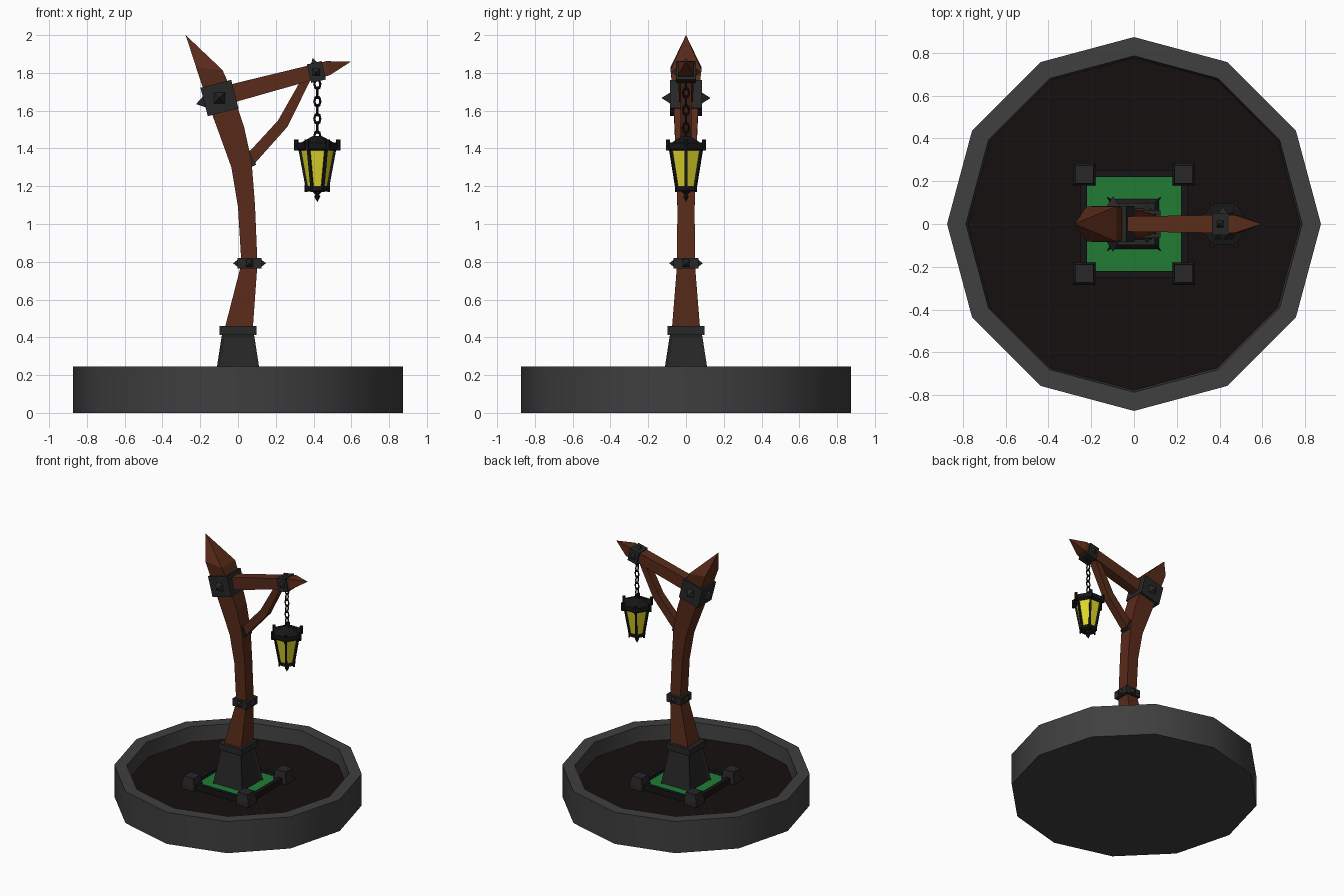
import bpy, bmesh
from math import pi, cos, sin, radians, sqrt
from mathutils import Vector, Matrix

if "Cube" in bpy.data.objects:
    bpy.data.objects.remove(bpy.data.objects["Cube"])


def material(name, r, g, b):
    m = bpy.data.materials.new(name)
    m.diffuse_color = (r, g, b, 1)
    m.use_nodes = True
    m.node_tree.nodes["Principled BSDF"].inputs["Base Color"].default_value = m.diffuse_color
    return m


STONE = material("stone", 0.05, 0.05, 0.05)
IRON = material("iron", 0.02, 0.02, 0.021)
DARK = material("dark_iron", 0.008, 0.008, 0.009)
WOOD = material("wood", 0.10, 0.024, 0.010)
SOIL = material("soil", 0.008, 0.005, 0.005)
GRASS = material("grass", 0.015, 0.20, 0.035)
GLASS = material("glass", 0.75, 0.68, 0.025)


def finish(name, bm, mat, matrix=None):
    bmesh.ops.recalc_face_normals(bm, faces=bm.faces)
    me = bpy.data.meshes.new(name)
    bm.to_mesh(me)
    bm.free()
    me.materials.append(mat)
    ob = bpy.data.objects.new(name, me)
    bpy.context.collection.objects.link(ob)
    if matrix:
        ob.matrix_world = matrix
    return ob


def skin(rings):
    """Bridge successive point rings; a single-point ring closes to a tip."""
    bm = bmesh.new()
    vs = [[bm.verts.new(p) for p in ring] for ring in rings]
    for a, b in zip(vs, vs[1:]):
        n = max(len(a), len(b))
        for i in range(n):
            j = (i + 1) % n
            q = [a[i], a[j], b[j], b[i]] if len(a) == len(b) else \
                [a[i], a[j], b[0]] if len(b) == 1 else [a[0], b[j], b[i]]
            bm.faces.new(q)
    for end in (vs[0], vs[-1]):
        if len(end) > 2:
            bm.faces.new(end)
    return bm


def turned(name, n, profile, mat, loc=(0, 0, 0), phase=0, aim=(0, 0, 1)):
    """n-sided solid from a (radius, z) profile, z axis aimed along aim."""
    rings = []
    for r, z in profile:
        k = n if r > 0 else 1
        rings.append([(r * cos(phase + 2 * pi * i / n), r * sin(phase + 2 * pi * i / n), z)
                      for i in range(k)])
    rot = Vector(aim).to_track_quat('Z', 'Y').to_matrix().to_4x4()
    return finish(name, skin(rings), mat, Matrix.Translation(loc) @ rot)


def square(name, profile, mat, loc=(0, 0, 0)):
    """Square-section solid from (half width, z) pairs."""
    return turned(name, 4, [(h * sqrt(2), z) for h, z in profile], mat, loc, pi / 4)


def beam(name, stations, tip, mat):
    """Square beam through (x0, z0, x1, z1, half depth) stations."""
    rings = [[(a, -h, b), (c, -h, d), (c, h, d), (a, h, b)] for a, b, c, d, h in stations]
    if tip:
        rings.append([(tip[0], 0, tip[1])])
    return finish(name, skin(rings), mat)


def box(name, loc, size, mat, tilt=0):
    bm = bmesh.new()
    bmesh.ops.create_cube(bm, size=1)
    bmesh.ops.scale(bm, vec=size, verts=bm.verts)
    return finish(name, bm, mat, Matrix.Translation(loc) @ Matrix.Rotation(radians(-tilt), 4, 'Y'))


def spike(name, loc, aim, r, h):
    turned(name, 4, [(r, 0), (0, h)], IRON, loc, pi / 4, aim)


# Round planter base with soil
base = turned("base_ring", 12, [(0.873, 0), (0.873, 0.245), (0.785, 0.245), (0.775, 0.115)], STONE)
turned("soil", 12, [(0.778, 0.10), (0.778, 0.13)], SOIL)
bpy.context.view_layer.objects.active = base
base.select_set(True)
bpy.ops.object.shade_smooth_by_angle(angle=radians(35))

# Grass plot with kerbs and corner blocks
square("grass_plot", [(0.228, 0.12), (0.228, 0.15)], GRASS)
for s in (-1, 1):
    box("kerb_x", (0, s * 0.235, 0.145), (0.42, 0.03, 0.06), DARK)
    box("kerb_y", (s * 0.235, 0, 0.145), (0.03, 0.42, 0.06), DARK)
    for t in (-1, 1):
        square("corner_block", [(0.052, 0.12), (0.052, 0.165), (0.042, 0.225)], IRON,
               (s * 0.232, t * 0.232, 0))

# Pedestal with recessed side panels, and its cap
ped = square("pedestal", [(0.129, 0.13), (0.085, 0.415)], IRON)
bm = bmesh.new()
bm.from_mesh(ped.data)
sides = [f for f in bm.faces if abs(f.normal.z) < 0.5]
bmesh.ops.inset_individual(bm, faces=sides, thickness=0.022, depth=-0.008)
bm.to_mesh(ped.data)
bm.free()
square("pedestal_cap", [(0.098, 0.412), (0.098, 0.46)], IRON)

# Curved post, arm and brace
beam("post", [(-0.072, 0.44, 0.078, 0.44, 0.075), (0.018, 0.79, 0.103, 0.79, 0.047),
              (0.0, 1.09, 0.09, 1.10, 0.046), (-0.035, 1.30, 0.072, 1.33, 0.052),
              (-0.10, 1.48, 0.032, 1.515, 0.06), (-0.17, 1.67, -0.03, 1.70, 0.068),
              (-0.222, 1.83, -0.082, 1.815, 0.082)], (-0.277, 2.0), WOOD)
beam("arm", [(-0.08, 1.63, -0.10, 1.72, 0.036), (0.0, 1.65, -0.015, 1.745, 0.036),
             (0.487, 1.788, 0.468, 1.862, 0.043)], (0.598, 1.86), WOOD)
beam("brace", [(0.07, 1.30, 0.03, 1.35, 0.03), (0.262, 1.515, 0.212, 1.548, 0.028),
               (0.385, 1.765, 0.335, 1.765, 0.03)], None, WOOD)
box("brace_bracket", (0.062, 1.345, 0), (0.035, 0.075, 0.085), IRON, 25).location = (0.062, 0, 1.345)

# Iron collars with pyramid studs
t = radians(14.5)
box("upper_collar", (-0.098, 0, 1.667), (0.168, 0.168, 0.155), IRON, 14.5)
spike("collar_stud", (-0.098 - 0.083 * cos(t), 0, 1.667 - 0.083 * sin(t)), (-cos(t), 0, -sin(t)), 0.042, 0.045)
box("lower_band", (0.061, 0, 0.792), (0.125, 0.13, 0.056), IRON)
box("arm_clamp", (0.415, 0, 1.805), (0.08, 0.105, 0.10), IRON, 13)
spike("clamp_stud", (0.403, 0, 1.85), (-sin(t), 0, cos(t)), 0.025, 0.03)
for s in (-1, 1):
    spike("collar_stud", (-0.098, s * 0.083, 1.667), (0, s, 0), 0.042, 0.047)
    spike("band_stud", (0.061 + s * 0.062, 0, 0.792), (s, 0, 0), 0.028, 0.025)
    spike("band_stud", (0.061, s * 0.064, 0.792), (0, s, 0), 0.028, 0.025)
    spike("clamp_stud", (0.415, s * 0.052, 1.805), (0, s, 0), 0.028, 0.028)

# Chain of alternating links
LX = 0.42
for i in range(7):
    bpy.ops.mesh.primitive_torus_add(major_segments=8, minor_segments=4, major_radius=0.016,
                                     minor_radius=0.006, location=(LX, 0, 1.465 + i * 0.046),
                                     rotation=(pi / 2, 0, (i % 2) * pi / 2))
    link = bpy.context.object
    link.name = "chain_link"
    link.scale = (1, 1.55, 1)
    link.data.materials.append(DARK)

# Hexagonal lantern
c = (LX, 0, 0)
turned("lantern_glass", 6, [(0.054, 1.19), (0.092, 1.40)], GLASS, c)
turned("lantern_lid", 6, [(0.098, 1.388), (0.114, 1.40), (0.114, 1.43), (0.085, 1.432), (0.025, 1.465)], DARK, c)
turned("lantern_foot", 6, [(0.05, 1.172), (0.063, 1.178), (0.063, 1.20), (0.055, 1.202)], DARK, c)
turned("lantern_finial", 6, [(0.03, 1.175), (0.01, 1.155), (0.016, 1.145), (0, 1.115)], DARK, c)
for i in range(6):
    d = Vector((cos(i * pi / 3), sin(i * pi / 3), 0))
    lo = Vector((LX, 0, 1.19)) + d * 0.055
    hi = Vector((LX, 0, 1.40)) + d * 0.094
    turned("lantern_bar", 4, [(0.01, 0), (0.01, (hi - lo).length)], DARK, lo, pi / 4, hi - lo)
    turned("lid_knob", 6, [(0.012, 1.388), (0.012, 1.447)], DARK, Vector(c) + d * 0.111)
    turned("foot_knob", 6, [(0.007, 1.17), (0.007, 1.21)], DARK, Vector(c) + d * 0.06)
